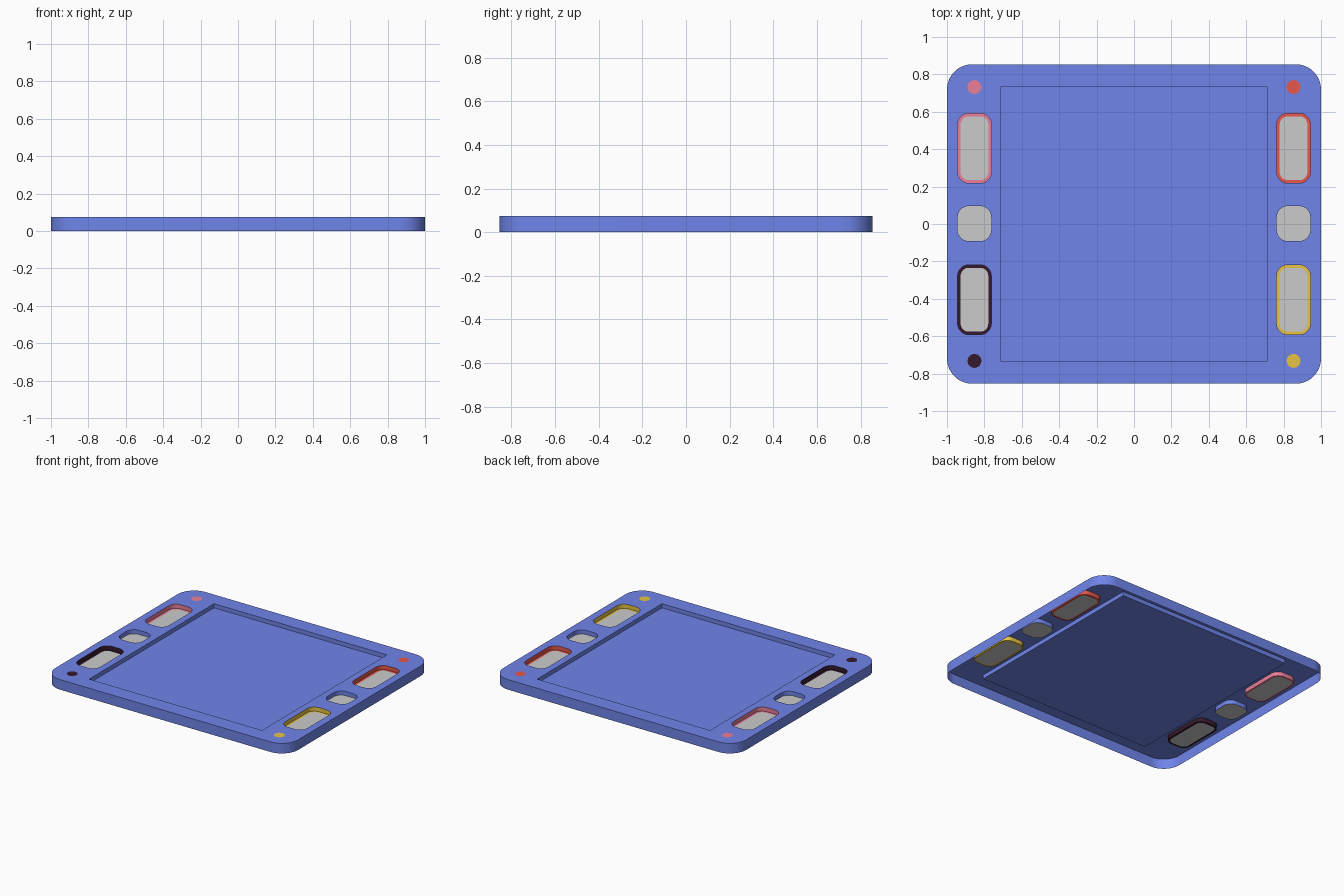
import bpy, bmesh, math

if "Cube" in bpy.data.objects:
    bpy.data.objects.remove(bpy.data.objects["Cube"])

TOP, DEPTH = 0.075, 0.031
FLOOR = TOP - DEPTH


def material(name, rgb):
    m = bpy.data.materials.new(name)
    m.diffuse_color = (*rgb, 1)
    m.use_nodes = True
    m.node_tree.nodes["Principled BSDF"].inputs["Base Color"].default_value = m.diffuse_color
    return m


BLUE = material("blue", (0.16, 0.235, 0.82))
PINK = material("pink", (0.82, 0.21, 0.32))
RED = material("red", (0.80, 0.095, 0.073))
DARK = material("dark", (0.036, 0.010, 0.025))
YELLOW = material("yellow", (0.80, 0.55, 0.06))


def rounded(cx, cy, hx, hy, r, n=8):
    """Counter-clockwise rounded rectangle outline."""
    pts = []
    for k, (sx, sy) in enumerate(((1, 1), (-1, 1), (-1, -1), (1, -1))):
        for i in range(n + 1):
            a = math.pi / 2 * (k + i / n)
            pts.append((cx + sx * (hx - r) + r * math.cos(a),
                        cy + sy * (hy - r) + r * math.sin(a)))
    return pts


def circle(cx, cy, r, n=32):
    return [(cx + r * math.cos(math.tau * i / n), cy + r * math.sin(math.tau * i / n))
            for i in range(n)]


def ring(bm, pts, z):
    return [bm.verts.new((x, y, z)) for x, y in pts]


def bridge(bm, a, b, outward=False):
    """Quads between two matching rings, facing in (or out)."""
    for i in range(len(a)):
        j = (i + 1) % len(a)
        q = (a[i], a[j], b[j], b[i])
        bm.faces.new(q[::-1] if outward else q)


def finish(bm, name, mat=None):
    me = bpy.data.meshes.new(name)
    bm.to_mesh(me)
    bm.free()
    ob = bpy.data.objects.new(name, me)
    bpy.context.collection.objects.link(ob)
    if mat:
        me.materials.append(mat)
    bpy.ops.object.select_all(action='DESELECT')
    ob.select_set(True)
    bpy.context.view_layer.objects.active = ob
    bpy.ops.object.shade_smooth_by_angle(angle=math.radians(30))
    return ob


def flat(name, pts, z, mat=None):
    bm = bmesh.new()
    bm.faces.new(ring(bm, pts, z))
    return finish(bm, name, mat)


def well(name, outer, mat, inner=None):
    """Recess wall, with an optional flat border on its floor."""
    bm = bmesh.new()
    low = ring(bm, outer, FLOOR)
    bridge(bm, ring(bm, outer, TOP), low)
    if inner:
        bridge(bm, low, ring(bm, inner, FLOOR))
    return finish(bm, name, mat)


# outlines
body = rounded(0, 0, 1, 0.854, 0.135, 12)
screen = [(0.712, 0.735), (-0.712, 0.735), (-0.712, -0.735), (0.712, -0.735)]
holes = [screen]

# screen recess and its panel
well("screen_recess", screen, BLUE)
flat("screen_panel", screen, FLOOR, BLUE)

# four long buttons with coloured borders, and matching dots laid on the plate
for label, sx, sy, mat in (("back_left", -1, 1, PINK), ("back_right", 1, 1, RED),
                           ("front_left", -1, -1, DARK), ("front_right", 1, -1, YELLOW)):
    cx, cy = 0.853 * sx, 0.405 * sy
    outer = rounded(cx, cy, 0.09, 0.187, 0.06)
    inner = rounded(cx, cy, 0.074, 0.171, 0.044)
    well("long_button_well_" + label, outer, mat, inner)
    flat("long_button_" + label, inner, FLOOR)
    flat("corner_dot_" + label, circle(cx, 0.732 * sy, 0.037), TOP + 0.001, mat)
    holes.append(outer)

# two small middle buttons
for label, sx in (("left", -1), ("right", 1)):
    outer = rounded(0.853 * sx, 0.002, 0.09, 0.094, 0.06)
    well("small_button_well_" + label, outer, BLUE)
    flat("small_button_" + label, outer, FLOOR)
    holes.append(outer)

# shell: pierced top plate with an open-bottomed skirt
bm = bmesh.new()
rim = ring(bm, body, TOP)
loops = [rim] + [ring(bm, h, TOP) for h in holes]
edges = [bm.edges.new((lp[i - 1], lp[i])) for lp in loops for i in range(len(lp))]
bmesh.ops.triangle_fill(bm, use_beauty=True, use_dissolve=False, edges=edges,
                        normal=(0, 0, 1))
bm.normal_update()
for f in bm.faces:
    if f.normal.z < 0:
        f.normal_flip()
bridge(bm, rim, ring(bm, body, 0), outward=True)
finish(bm, "shell", BLUE)
